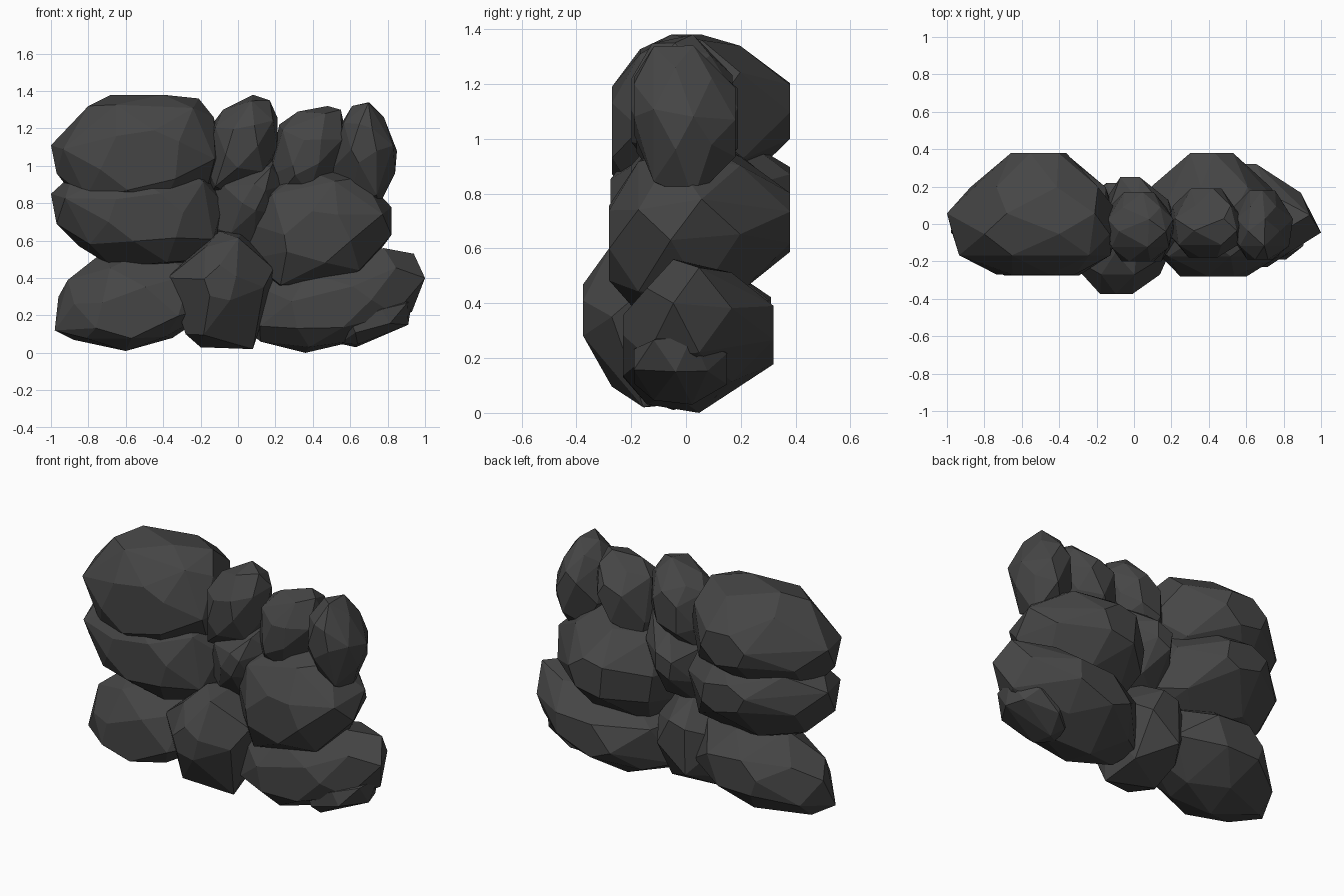
import bpy, bmesh
from math import radians

stone = bpy.data.materials.new("dark_stone")
stone.diffuse_color = (0.06, 0.06, 0.06, 1)


def rock(name, outline, front, back, flat=(0.4, 0.36), shift=(0, 0), back_shift=(0, 0),
         mid=0.0, full=0.88):
    """Faceted boulder: hull of a front-view outline shrunk in rings towards front and back."""
    cx = (min(p[0] for p in outline) + max(p[0] for p in outline)) / 2
    cz = (min(p[1] for p in outline) + max(p[1] for p in outline)) / 2
    f, b = front - mid, back - mid
    half = lambda s: (s[0] / 2, s[1] / 2)
    # y, scale, first outline point, step (skipping points gives large facets), offset
    rings = [(front, flat[0], 0, 2, shift),
             (mid + f * 0.62, full, 1, 2, half(shift)),
             (mid + f * 0.2, 1.0, 0, 2, (0, 0)),
             (mid + b * 0.15, 1.0, 1, 2, (0, 0)),
             (mid + b * 0.52, 0.81, 0, 2, half(back_shift)),
             (back, flat[1], 1, 2, back_shift)]
    bm = bmesh.new()
    for y, s, start, step, (dx, dz) in rings:
        for x, z in outline[start::step]:
            bm.verts.new((cx + dx + (x - cx) * s, y, cz + dz + (z - cz) * s))
    res = bmesh.ops.convex_hull(bm, input=bm.verts)
    junk = {g for g in res["geom_interior"] + res["geom_unused"]
            if isinstance(g, bmesh.types.BMVert)}
    bmesh.ops.delete(bm, geom=list(junk), context='VERTS')
    bmesh.ops.dissolve_limit(bm, angle_limit=radians(9), verts=bm.verts, edges=bm.edges)
    bmesh.ops.recalc_face_normals(bm, faces=bm.faces)
    me = bpy.data.meshes.new(name)
    bm.to_mesh(me)
    bm.free()
    me.materials.append(stone)
    bpy.context.collection.objects.link(bpy.data.objects.new(name, me))


# Left stack of two large boulders
rock("boulder_top_left",
     [(-.97, .96), (-1, 1.11), (-.8, 1.32), (-.68, 1.38), (-.4, 1.38), (-.21, 1.36),
      (-.13, 1.26), (-.08, 1.05), (-.17, .86), (-.4, .75), (-.68, .74), (-.86, .82)],
     -.27, .38, (.5, .32), (.02, -.03), (.03, .04))
rock("boulder_middle_left",
     [(-.97, .69), (-1, .85), (-.88, .96), (-.65, 1.03), (-.35, 1.03), (-.16, .95),
      (-.08, .8), (-.1, .6), (-.17, .5), (-.38, .46), (-.67, .46), (-.85, .57)],
     -.275, .38, (.45, .32), (.04, -.02), (.03, .06))

# Right middle boulder
rock("boulder_middle_right",
     [(.03, .7), (.15, .9), (.36, .98), (.53, .98), (.67, .94), (.82, .78), (.82, .63),
      (.68, .44), (.52, .37), (.2, .35), (.06, .5)],
     -.28, .38, (.45, .34), (0, -.05), (-.03, .03))

# Long foundation boulders, leaning back at the top
rock("boulder_bottom_left",
     [(-.98, .12), (-.96, .3), (-.91, .39), (-.72, .54), (-.45, .56), (-.18, .5),
      (-.1, .25), (-.35, .08), (-.6, .01), (-.88, .07)],
     -.23, .31, (.5, .42), (0, -.07), (.03, .03), 0, .8)
rock("boulder_bottom_right",
     [(1, .4), (.93, .22), (.66, .07), (.36, .0), (.12, .06), (.03, .14),
      (.05, .38), (.35, .5), (.78, .56), (.94, .53)],
     -.23, .32, (.45, .4), (-.02, -.05), (-.03, .01), 0, .8)
rock("stone_bottom_right",
     [(.5, .15), (.6, .27), (.82, .3), (.93, .28), (.91, .15), (.63, .03), (.54, .05)],
     -.19, .15, (.5, .45))

# Jutting centre boulder
rock("boulder_bottom_centre",
     [(-.38, .4), (-.19, .58), (-.1, .65), (.02, .64), (.19, .45), (.18, .33),
      (.08, .02), (-.2, .03), (-.28, .1)],
     -.375, .22, (.3, .5), (.0, .04), (0, 0), -.1, .85)

# Small stones filling the gap and the top right
rock("stone_centre",
     [(-.16, .68), (-.15, .9), (.05, 1.02), (.2, 1.04), (.25, .9), (.2, .7),
      (.08, .55), (-.1, .55)],
     -.2, .25, (.3, .3), (.04, .04), (-.06, .03), 0, .72)
rock("stone_top_centre",
     [(-.17, 1.0), (-.14, 1.22), (-.08, 1.3), (.08, 1.38), (.17, 1.35), (.21, 1.26),
      (.21, 1.1), (.15, .95), (-.03, .84), (-.14, .86)],
     -.2, .17, (.45, .45))
rock("stone_top_middle",
     [(.17, .95), (.22, 1.22), (.32, 1.29), (.48, 1.32), (.55, 1.3), (.58, 1.16),
      (.52, .98), (.38, .84), (.2, .82)],
     -.18, .19, (.4, .45), (0, -.02))
rock("stone_top_right",
     [(.5, .98), (.55, 1.22), (.61, 1.32), (.7, 1.34), (.78, 1.26), (.85, 1.08),
      (.84, .96), (.75, .78), (.6, .8)],
     -.19, .18, (.4, .45), (0, .06))
